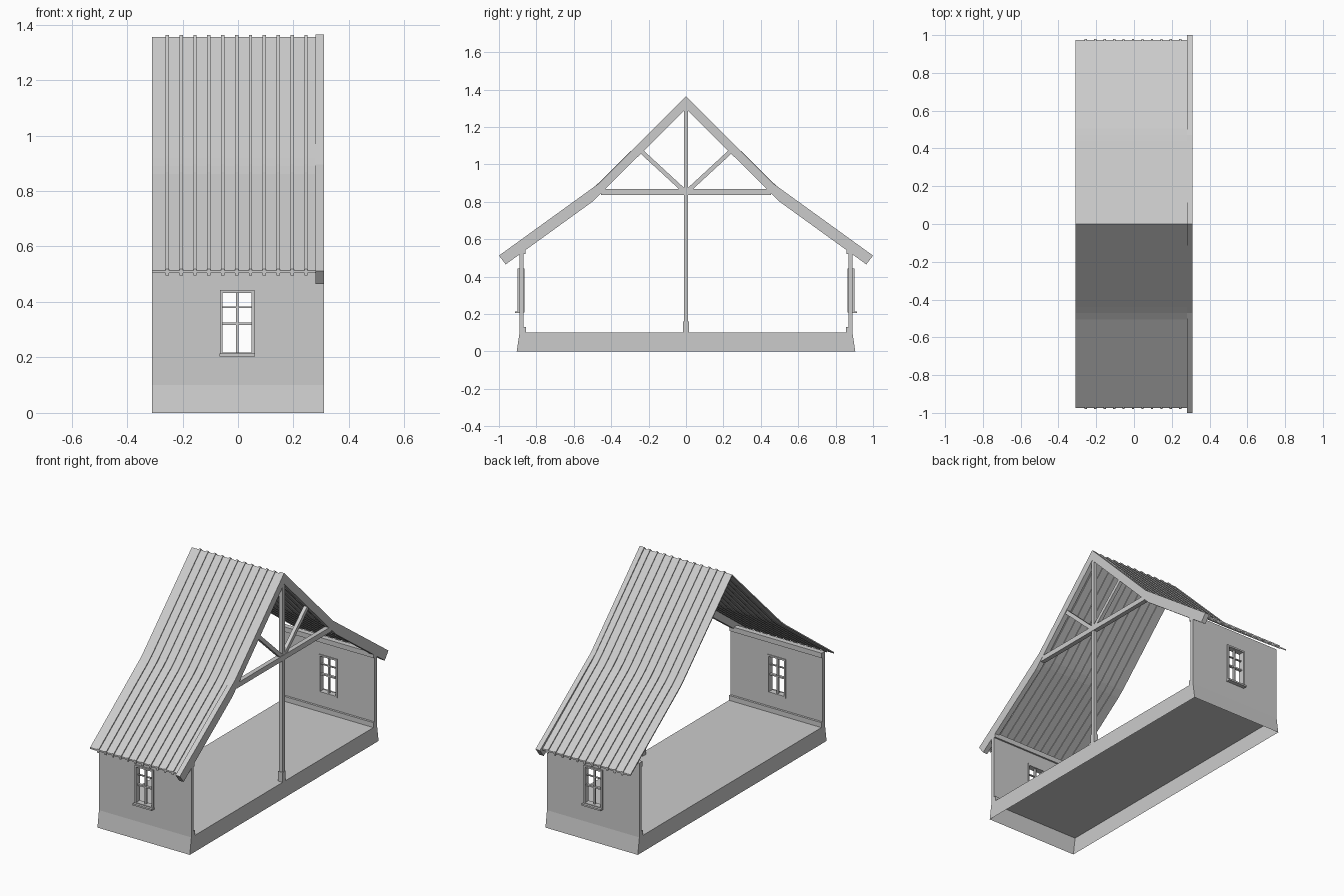
import bpy
import bmesh
from mathutils import Vector

cube = bpy.data.objects.get("Cube")
if cube:
    bpy.data.objects.remove(cube, do_unlink=True)

grey = bpy.data.materials.new("plain grey")
grey.use_nodes = True
grey.diffuse_color = (0.6, 0.6, 0.6, 1)
grey.node_tree.nodes["Principled BSDF"].inputs["Base Color"].default_value = (0.6, 0.6, 0.6, 1)

END = 0.31  # half the length along x


def finish(name, bm):
    mesh = bpy.data.meshes.new(name)
    bm.to_mesh(mesh)
    bm.free()
    mesh.materials.append(grey)
    obj = bpy.data.objects.new(name, mesh)
    bpy.context.collection.objects.link(obj)
    return obj


def prism(name, outline, x0, x1, open_bottom=False):
    """Extrude a (y, z) outline along x."""
    bm = bmesh.new()
    face = bm.faces.new([bm.verts.new((x0, y, z)) for y, z in outline])
    new = bmesh.ops.extrude_face_region(bm, geom=[face])["geom"]
    verts = [v for v in new if isinstance(v, bmesh.types.BMVert)]
    bmesh.ops.translate(bm, verts=verts, vec=(x1 - x0, 0, 0))
    bmesh.ops.recalc_face_normals(bm, faces=bm.faces)
    if open_bottom:
        low = [f for f in bm.faces if f.normal.z < -0.9]
        bmesh.ops.delete(bm, geom=low, context="FACES")
    return finish(name, bm)


def box(name, x0, x1, y0, y1, z0, z1):
    return prism(name, [(y0, z0), (y1, z0), (y1, z1), (y0, z1)], x0, x1)


def beam(name, a, b, width, x0, x1):
    """Straight timber between two (y, z) points."""
    a, b = Vector(a), Vector(b)
    d = (b - a).normalized()
    n = Vector((-d.y, d.x)) * width / 2
    return prism(name, [a + n, b + n, b - n, a - n], x0, x1)


def both_slopes(half):
    """Mirror an eave-to-ridge line to the other slope."""
    return half + [(-y, z) for y, z in reversed(half[:-1])]


def roof_strip(name, top, bottom, x0, x1):
    return prism(name, both_slopes(top) + both_slopes(bottom)[::-1], x0, x1)


# Hollow base with flared front and back, floor on top
prism("floor_base", [(-0.905, 0), (0.905, 0), (0.89, 0.1), (-0.89, 0.1)],
      -END, END, open_bottom=True)

# Window opening, shared by both walls
WX0, WX1, WZ0, WZ1 = -0.06, 0.054, 0.213, 0.438
mid = (WX0 + WX1) / 2


def wall(name, s):
    """Wall sheet with a window opening, thickened inward."""
    xs, zs = (-END, WX0, WX1, END), (0.1, WZ0, WZ1, 0.55)
    bm = bmesh.new()
    grid = [[bm.verts.new((x, s * 0.89, z)) for z in zs] for x in xs]
    for i in range(3):
        for j in range(3):
            if (i, j) != (1, 1):
                quad = [grid[i][j], grid[i + 1][j], grid[i + 1][j + 1], grid[i][j + 1]]
                bm.faces.new(quad if s < 0 else quad[::-1])
    obj = finish(name, bm)
    mod = obj.modifiers.new("thickness", "SOLIDIFY")
    mod.thickness = 0.022
    mod.offset = -1


for s, side in ((-1, "front"), (1, "back")):
    wall(side + "_wall", s)
    box(side + "_skirting", -END, END, s * 0.868, s * 0.855, 0.1, 0.13)
    box(side + "_wall_plate", -END, END, s * 0.87, s * 0.858, 0.52, 0.55)

    # Window frame, bars and sill
    f = 0.005
    y0, y1 = s * 0.9, s * 0.863
    box(side + "_frame_right", WX0 - f, WX0 + f, y0, y1, WZ0, WZ1)
    box(side + "_frame_left", WX1 - f, WX1 + f, y0, y1, WZ0, WZ1)
    box(side + "_frame_head", WX0 - f, WX1 + f, y0, y1, WZ1 - f, WZ1 + f)
    box(side + "_frame_foot", WX0 - f, WX1 + f, y0, y1, WZ0 - f, WZ0 + f)
    box(side + "_window_mullion", mid - 0.005, mid + 0.005, s * 0.885, s * 0.872, WZ0, WZ1)
    box(side + "_window_transom", WX0, WX1, s * 0.887, s * 0.871, 0.317, 0.326)
    box(side + "_window_bar", WX0, WX1, s * 0.884, s * 0.873, 0.379, 0.384)
    box(side + "_window_sill", WX0 - 0.007, WX1 + 0.007, s * 0.915, s * 0.885, 0.204, 0.214)

    # Diagonal brace of the truss
    beam(side + "_brace", (s * 0.015, 0.863), (s * 0.245, 1.075), 0.023, 0.284, 0.306)

# Roof sheet with a soft bend at the flare
sheet = [(-0.975, 0.513), (-0.505, 0.861), (-0.47, 0.891), (-0.44, 0.92), (0, 1.355)]
roof_strip("roof_sheet", sheet, [(y, z - 0.009) for y, z in sheet], -END, 0.285)

# Ribs running down the sheet, slightly proud above and below
rib = [(-0.979, 0.511)] + sheet[1:]
for i in range(11):
    x = -0.255 + i * 0.05
    roof_strip("roof_rib", [(y, z + 0.007) for y, z in rib],
               [(y, z - 0.015) for y, z in rib], x - 0.006, x + 0.006)

# Truss at the open end
roof_strip("rafters", [(-1.0, 0.512), (-0.47, 0.895), (0, 1.364)],
           [(-0.964, 0.465), (-0.495, 0.804), (0, 1.298)], 0.28, END)
box("collar_tie", 0.281, 0.309, -0.455, 0.455, 0.836, 0.867)
box("king_post", 0.284, 0.307, -0.011, 0.011, 0.1, 1.32)
box("post_foot", 0.28, END, -0.015, 0.015, 0.1, 0.16)
